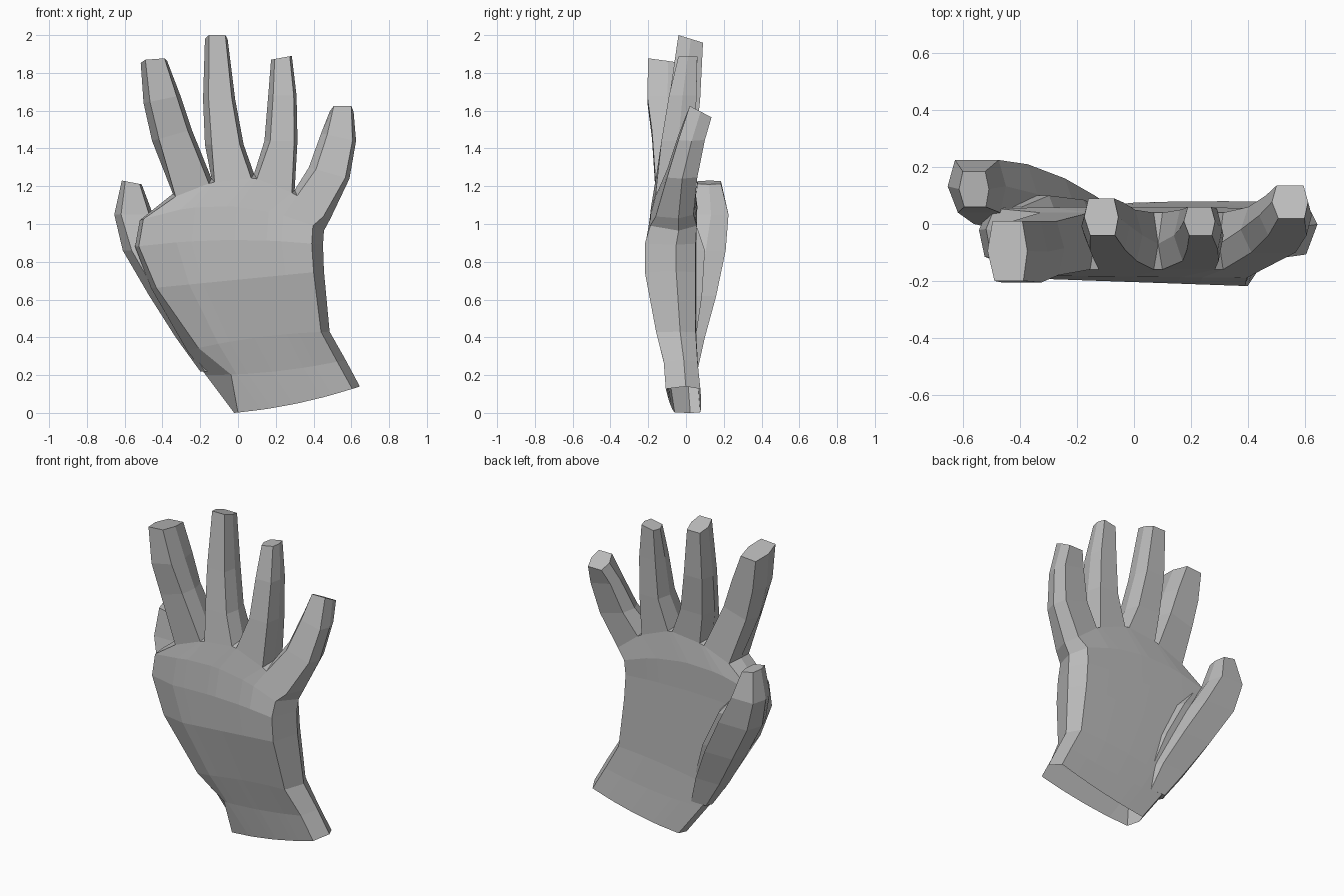
import bpy, bmesh
from mathutils import Vector

cube = bpy.data.objects.get("Cube")
if cube:
    bpy.data.objects.remove(cube)

grey = bpy.data.materials.new("plain_grey")
grey.use_nodes = True
tone = (0.5, 0.5, 0.5, 1)
grey.diffuse_color = tone
grey.node_tree.nodes["Principled BSDF"].inputs["Base Color"].default_value = tone


def finish(name, bm):
    bmesh.ops.recalc_face_normals(bm, faces=bm.faces)
    mesh = bpy.data.meshes.new(name)
    bm.to_mesh(mesh)
    bm.free()
    mesh.materials.append(grey)
    obj = bpy.data.objects.new(name, mesh)
    bpy.context.collection.objects.link(obj)
    return obj


def bridge(bm, low, high):
    for i in range(len(low)):
        j = (i + 1) % len(low)
        bm.faces.new((low[i], low[j], high[j], high[i]))


def hex_ring(bm, x0, x1, y0, y1, z, tilt_x=0, tilt_y=0):
    """Six-sided digit section: two front corners, side, two back corners, side."""
    corners = ((-.65, -1), (.8, -1), (1, 0), (.75, 1), (-.75, 1), (-1, 0))
    return [bm.verts.new(((x0 + x1) / 2 + u * (x1 - x0) / 2,
                          (y0 + y1) / 2 + v * (y1 - y0) / 2,
                          z + tilt_x * u + tilt_y * v)) for u, v in corners]


def extend_digit(bm, base, sections):
    for section in sections:
        ring = hex_ring(bm, *section)
        bridge(bm, base, ring)
        base = ring
    bm.faces.new(base)


bm = bmesh.new()

# Palm sections: left xz, right xz, front y at both ends, back y, arch,
# then inset and setback of the thumb-side front corner
palm_sections = [
    ((-.02, .00), (.645, .14), (-.06, -.11), .075, -.02, .03, .0),
    ((-.17, .20), (.57, .28), (-.09, -.12), .06, -.02, .18, .0),
    ((-.27, .33), (.485, .43), (-.13, -.16), .05, .02, .08, .02),
    ((-.46, .66), (.455, .75), (-.18, -.22), .05, .0, .03, .05),
    ((-.545, .88), (.45, .89), (-.185, -.22), .05, .03, .02, .07),
    ((-.52, 1.02), (.455, .965), (-.18, -.19), .055, .1, .02, .06),
]
steps = [.22, .30, .47, .53, .70, .78, .94]


def palm_ring(left, right, front, back, arch, inset, setback):
    a, b = Vector((left[0], 0, left[1])), Vector((right[0], 0, right[1]))

    def point(u, y):
        p = a.lerp(b, u)
        return bm.verts.new((p.x, y, p.z + arch * 4 * u * (1 - u)))

    fronts = [point(inset, front[0] + setback)]
    fronts += [point(u, front[0] + (front[1] - front[0]) * u) for u in steps]
    right_side = point(1, back * .5 + front[1] * .35)
    backs = [point(u, back + .02 * u * (1 - u)) for u in reversed(steps)]
    backs.append(point(.03, back))
    return fronts + [right_side] + backs + [point(0, back * .5 + front[0] * .25)]


# The wrist end stays open
rings = [palm_ring(*s) for s in palm_sections]
for low, high in zip(rings, rings[1:]):
    bridge(bm, low, high)

# Knuckle row: webs between the digits, then corners of each digit root
webs = [bm.verts.new(p) for p in ((-.345, -.06, 1.16), (-.14, -.07, 1.24),
                                  (.085, -.07, 1.265), (.30, -.07, 1.18),
                                  (.49, -.04, 1.03))]
roots = []
for a, b in zip(webs, webs[1:]):
    outer = .8 if b is webs[-1] else .93

    def corner(u, y, drop):
        p = a.co.lerp(b.co, u)
        return bm.verts.new((p.x, y, p.z - drop))
    roots.append([corner(.07, -.16, .02), corner(outer, -.16, .02), b,
                  corner(outer, .04, .01), corner(.07, .04, .01), a])
fronts = [v for r in roots for v in r[:2]]
backs = [v for r in reversed(roots) for v in r[3:5]]
bridge(bm, rings[-1], fronts + [webs[-1]] + backs + [webs[0]])
for i in range(3):
    left, right = roots[i], roots[i + 1]
    bm.faces.new((left[1], right[0], webs[i + 1]))
    bm.faces.new((right[4], left[3], webs[i + 1]))

# Fingers: x range, y range, height, sideways tilt, depth tilt
fingers = [
    [(-.455, -.245, -.18, .01, 1.47, .03), (-.50, -.305, -.205, .01, 1.66, .02),
     (-.515, -.375, -.20, .01, 1.858, .005, -.015)],
    [(-.175, .03, -.13, .05, 1.42), (-.185, -.015, -.09, .075, 1.66),
     (-.175, -.055, -.04, .09, 1.98, 0, -.02)],
    [(.14, .315, -.13, .05, 1.44), (.16, .31, -.09, .055, 1.68),
     (.175, .285, -.04, .06, 1.88, .01)],
    [(.375, .59, -.10, .06, 1.27, -.03), (.44, .625, -.04, .10, 1.46, -.02),
     (.485, .612, .02, .135, 1.595, 0, -.03)],
]
for root, sections in zip(roots, fingers):
    extend_digit(bm, root, sections)
finish("palm_and_fingers", bm)

# Thumb, rising behind the palm edge
bm = bmesh.new()
base = hex_ring(bm, -.20, -.06, -.02, .06, .22)
bm.faces.new(base)
extend_digit(bm, base, [(-.33, -.11, -.03, .10, .40), (-.47, -.21, -.03, .16, .62),
                        (-.61, -.34, .00, .21, .86), (-.655, -.45, .04, .225, 1.05),
                        (-.615, -.51, .06, .185, 1.22, -.01)])
finish("thumb", bm)

# Low web filling the crook between thumb and palm
bm = bmesh.new()
base = hex_ring(bm, -.18, -.06, -.04, .04, .32)
bm.faces.new(base)
extend_digit(bm, base, [(-.36, -.15, -.05, .085, .62), (-.50, -.27, -.05, .10, .86),
                        (-.50, -.38, -.05, .06, .98)])
finish("thumb_web", bm)
